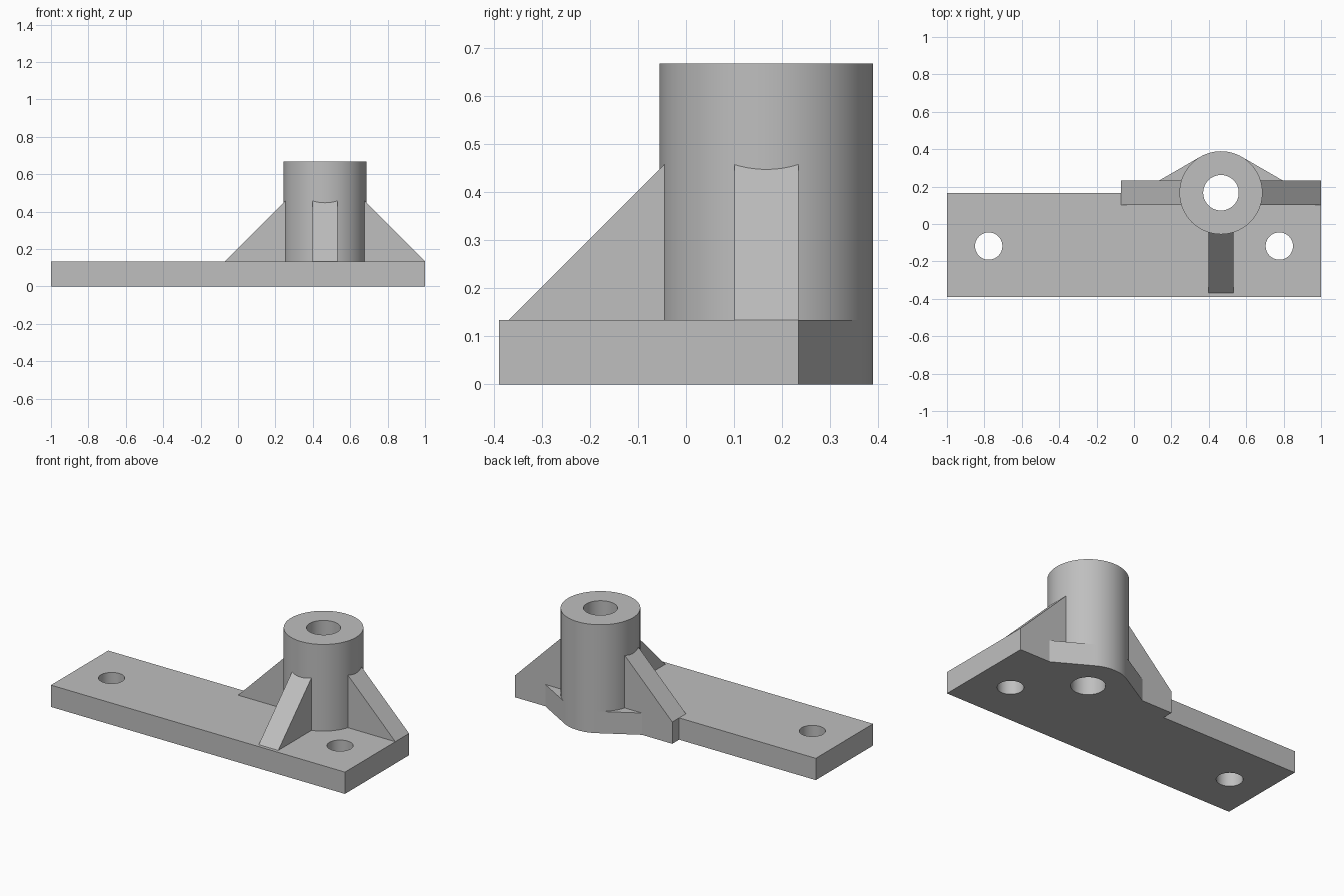
import bpy, bmesh
from math import radians, sin, cos
from mathutils import Matrix, Vector

cube = bpy.data.objects.get("Cube")
if cube:
    bpy.data.objects.remove(cube, do_unlink=True)

BX, BY = 0.465, 0.167        # boss axis
BOSS_R, BORE_R, HOLE_R = 0.222, 0.095, 0.073
BASE_H, TOP = 0.134, 0.667
RIB_HALF, RIB_REACH = 0.0665, 0.535
SEG = 96

grey = bpy.data.materials.new("plain grey")
grey.use_nodes = True
colour = (0.52, 0.52, 0.52, 1)
grey.diffuse_color = colour
grey.node_tree.nodes["Principled BSDF"].inputs["Base Color"].default_value = colour


def prism(name, points, offset):
    """Extrude a closed planar outline along offset."""
    bm = bmesh.new()
    face = bm.faces.new([bm.verts.new(p) for p in points])
    ext = bmesh.ops.extrude_face_region(bm, geom=[face])
    verts = [v for v in ext["geom"] if isinstance(v, bmesh.types.BMVert)]
    bmesh.ops.translate(bm, vec=Vector(offset), verts=verts)
    bmesh.ops.recalc_face_normals(bm, faces=bm.faces[:])
    mesh = bpy.data.meshes.new(name)
    bm.to_mesh(mesh)
    bm.free()
    mesh.materials.append(grey)
    obj = bpy.data.objects.new(name, mesh)
    bpy.context.collection.objects.link(obj)
    return obj


def arc(x, y, r, z, start=0, end=360):
    step = 360 / SEG
    count = round((end - start) / step) + (end - start < 360)
    angles = [radians(start + i * step) for i in range(count)]
    return [(x + r * cos(a), y + r * sin(a), z) for a in angles]


def select(obj):
    bpy.ops.object.select_all(action="DESELECT")
    obj.select_set(True)
    bpy.context.view_layer.objects.active = obj


def drill(obj, x, y, r):
    cutter = prism("hole_cutter", arc(x, y, r, -0.1), (0, 0, 1))
    cutter.hide_render = True
    mod = obj.modifiers.new("hole", "BOOLEAN")
    mod.operation, mod.solver, mod.object = "DIFFERENCE", "EXACT", cutter
    select(obj)
    bpy.ops.object.modifier_apply(modifier=mod.name)
    bpy.data.objects.remove(cutter, do_unlink=True)


def smooth(obj):
    select(obj)
    bpy.ops.object.shade_smooth_by_angle(angle=radians(25))


# Base plate, with a rounded back lobe and tangent flanks under the boss
back = BY + RIB_HALF
flank = (BOSS_R - RIB_HALF * sin(radians(60))) / cos(radians(60))
outline = [(-1, -0.389, 0), (1, -0.389, 0), (1, back, 0), (BX + flank, back, 0)]
outline += arc(BX, BY, BOSS_R, 0, 60, 120)
outline += [(BX - flank, back, 0), (BX - RIB_REACH, back, 0),
            (BX - RIB_REACH, BY, 0), (-1, BY, 0)]
base = prism("base_plate", outline, (0, 0, BASE_H))
for x, y, r in ((-0.777, -0.118, HOLE_R), (0.777, -0.118, HOLE_R), (BX, BY, BORE_R)):
    drill(base, x, y, r)
smooth(base)

# Upright hollow boss
boss = prism("boss", arc(BX, BY, BOSS_R, BASE_H), (0, 0, TOP - BASE_H))
drill(boss, BX, BY, BORE_R)
smooth(boss)

# Three equal 45 degree gusset ribs around the boss, rooted inside its wall
inner = 0.16
for name, turn in (("left_rib", 0), ("right_rib", 180), ("front_rib", 270)):
    profile = [(inner, -RIB_HALF, BASE_H), (RIB_REACH, -RIB_HALF, BASE_H),
               (inner, -RIB_HALF, BASE_H + RIB_REACH - inner)]
    rib = prism(name, profile, (0, 2 * RIB_HALF, 0))
    rib.data.transform(Matrix.Translation((BX, BY, 0)) @ Matrix.Rotation(radians(turn), 4, "Z"))
